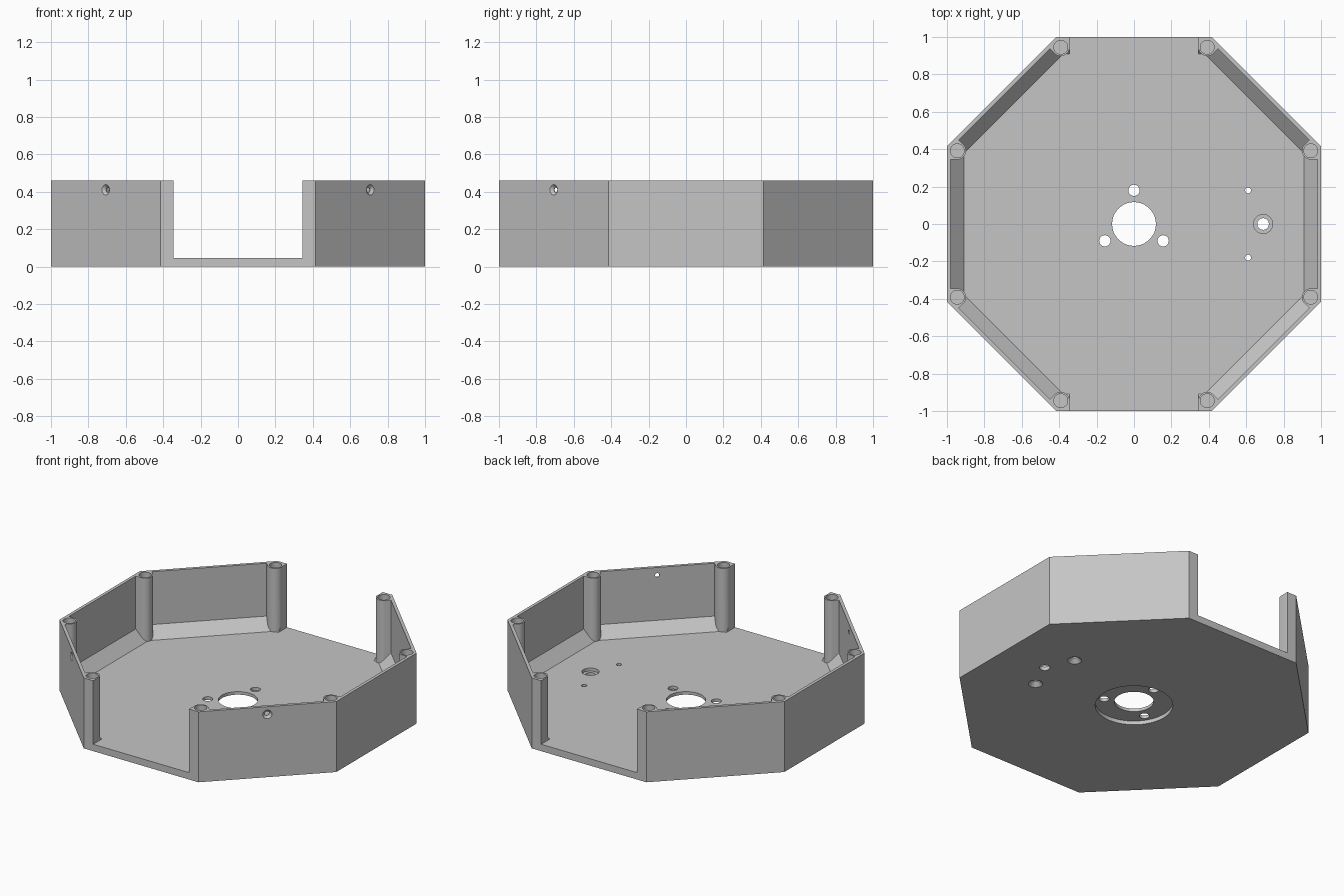
import bpy, bmesh
from math import cos, sin, pi, radians
from mathutils import Matrix, Vector

if "Cube" in bpy.data.objects:
    bpy.data.objects.remove(bpy.data.objects["Cube"], do_unlink=True)

HEIGHT, FLOOR, WALL, FILLET = 0.46, 0.045, 0.02, 0.07
EIGHTH = pi / 8

grey = bpy.data.materials.new("plain grey")
grey.use_nodes = True
grey.diffuse_color = (0.56, 0.56, 0.56, 1)
grey.node_tree.nodes["Principled BSDF"].inputs["Base Color"].default_value = grey.diffuse_color


def loft(name, rings, matrix=Matrix()):
    """Closed solid through a stack of equal rings."""
    bm = bmesh.new()
    loops = [[bm.verts.new(p) for p in ring] for ring in rings]
    for low, high in zip(loops, loops[1:]):
        for i in range(len(low)):
            j = (i + 1) % len(low)
            bm.faces.new((low[i], low[j], high[j], high[i]))
    bm.faces.new(loops[0][::-1])
    bm.faces.new(loops[-1])
    bmesh.ops.recalc_face_normals(bm, faces=bm.faces)
    bm.transform(matrix)
    mesh = bpy.data.meshes.new(name)
    bm.to_mesh(mesh)
    bm.free()
    mesh.materials.append(grey)
    obj = bpy.data.objects.new(name, mesh)
    bpy.context.collection.objects.link(obj)
    return obj


def turned(name, profile, sides=48, start=0, matrix=Matrix()):
    """Solid of revolution from (radius, z) pairs."""
    angles = [start + 2 * pi * i / sides for i in range(sides)]
    return loft(name, [[(r * cos(a), r * sin(a), z) for a in angles] for r, z in profile], matrix)


def octagon(name, profile):
    """Eight-sided solid from (apothem, z) pairs."""
    return turned(name, [(r / cos(EIGHTH), z) for r, z in profile], 8, EIGHTH)


def cut(target, cutter):
    cutter.hide_render = True
    mod = target.modifiers.new("cut", "BOOLEAN")
    mod.operation, mod.solver, mod.object = "DIFFERENCE", "EXACT", cutter
    bpy.context.view_layer.objects.active = target
    bpy.ops.object.modifier_apply(modifier=mod.name)
    bpy.data.objects.remove(cutter, do_unlink=True)


def drill(x, y, profile):
    cut(tray, turned("drill", profile, matrix=Matrix.Translation((x, y, 0))))


# Octagonal tray and its cavity with a sloped foot along the walls
tray = octagon("octagonal_tray", [(1, 0), (1, HEIGHT)])
inner = 1 - WALL
cavity = octagon("cavity", [(inner - FILLET, FLOOR), (inner, FLOOR + FILLET), (inner, 0.6)])

# Corner posts are left standing by carving them out of the cavity
POST_R, POST_AT = 0.047, 0.945 / cos(EIGHTH)
arc = [EIGHTH + pi / 2 + (pi - 2 * EIGHTH) * i / 24 for i in range(25)]
outline = [(POST_R * cos(a), POST_R * sin(a)) for a in arc]
tails = []
for point, side in ((outline[-1], -1), (outline[0], 1)):
    tails.append((point[0] + 0.1 * cos(EIGHTH), point[1] + side * 0.1 * sin(EIGHTH)))
outline += tails
corners = [EIGHTH + i * pi / 4 for i in range(8)]
for a in corners:
    place = Matrix.Rotation(a, 4, "Z") @ Matrix.Translation((POST_AT, 0, 0))
    cut(cavity, loft("post", [[(x, y, z) for x, y in outline] for z in (0, 0.7)], place))
cut(tray, cavity)

# Openings in the front and back walls
HALF = 0.346
corners_xy = [(-HALF, -1.2), (HALF, -1.2), (HALF, 1.2), (-HALF, 1.2)]
cut(tray, loft("opening", [[(x, y, z) for x, y in corners_xy] for z in (FLOOR, 0.6)]))

# Blind holes in the posts
for a in corners:
    drill(POST_AT * cos(a), POST_AT * sin(a), [(0.037, 0.26), (0.037, 0.6)])

# Central opening, its three screw holes and the recess underneath
drill(0, 0, [(0.23, -0.1), (0.23, 0.025)])
drill(0, 0, [(0.117, -0.1), (0.117, 0.2)])
for k in range(3):
    a = pi / 2 + k * 2 * pi / 3
    drill(0.18 * cos(a), 0.18 * sin(a), [(0.03, -0.1), (0.03, 0.2)])

# Stepped cable hole and two countersunk holes beside it
drill(0.69, 0, [(0.031, -0.1), (0.031, 0.025), (0.051, 0.025), (0.051, 0.2)])
for y in (-0.18, 0.18):
    drill(0.61, y, [(0.042, -0.1), (0.042, 0), (0.016, 0.026), (0.016, 0.2)])

# Countersunk screw holes through the two front diagonal walls
for a in (radians(-45), radians(-135)):
    place = (Matrix.Translation((0, 0, 0.41)) @ Matrix.Rotation(a, 4, "Z")
             @ Matrix.Rotation(pi / 2, 4, "Y"))
    cut(tray, turned("screw_hole", [(0.013, 0.9), (0.013, 0.986), (0.028, 1), (0.028, 1.1)],
                     32, 0, place))

# Smooth the round surfaces only
bpy.ops.object.select_all(action="DESELECT")
tray.select_set(True)
bpy.context.view_layer.objects.active = tray
bpy.ops.object.shade_smooth_by_angle(angle=radians(25))
